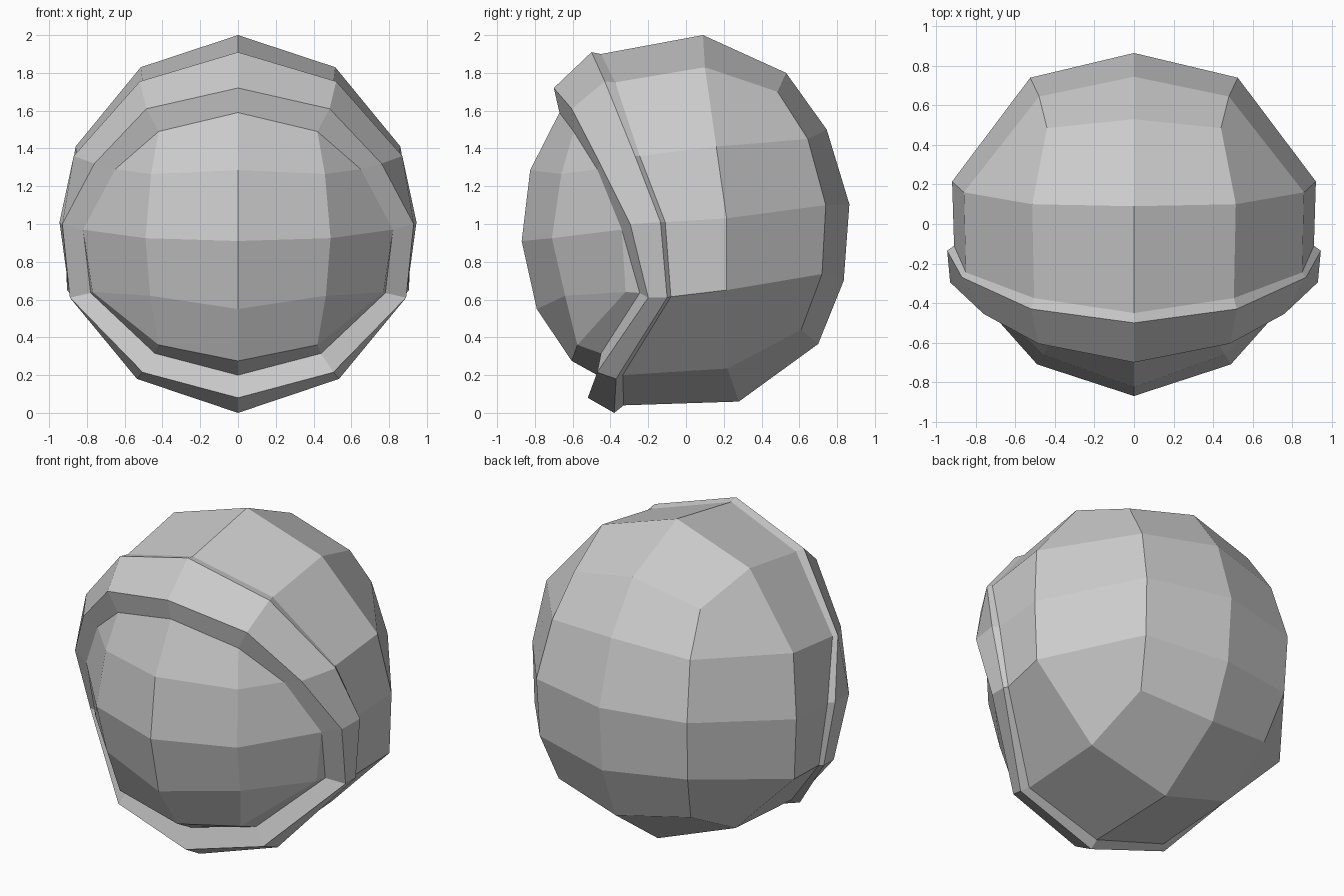
import bpy
import bmesh

default_cube = bpy.data.objects.get("Cube")
if default_cube:
    bpy.data.objects.remove(default_cube, do_unlink=True)

# Single flat colour
grey = bpy.data.materials.new("plain_grey")
grey.use_nodes = True
grey_value = (.6, .6, .6, 1)
grey.diffuse_color = grey_value
for node in grey.node_tree.nodes:
    if node.type == 'BSDF_PRINCIPLED':
        node.inputs["Base Color"].default_value = grey_value
        node.inputs["Roughness"].default_value = .8


def strips_between(loops):
    """Pairs each loop with the next one."""
    return list(zip(loops, loops[1:]))


def make_part(name, strips):
    """Builds one half from strips of faces between paired loops, then mirrors it."""
    bm = bmesh.new()
    known = {}

    def vertex(point):
        if point not in known:
            known[point] = bm.verts.new(point)
        return known[point]

    for first, second in strips:
        for a, b, c, d in zip(first, first[1:], second[1:], second):
            # Coincident corners collapse the quad to a triangle
            corners = list(dict.fromkeys(vertex(p) for p in (a, b, c, d)))
            if len(corners) > 2:
                bm.faces.new(corners)
    bmesh.ops.recalc_face_normals(bm, faces=bm.faces[:])
    mesh = bpy.data.meshes.new(name)
    bm.to_mesh(mesh)
    bm.free()
    mesh.materials.append(grey)
    part = bpy.data.objects.new(name, mesh)
    bpy.context.scene.collection.objects.link(part)
    mirror = part.modifiers.new("mirror_halves", 'MIRROR')
    mirror.use_axis = (True, False, False)
    mirror.merge_threshold = .001
    return part


# Half loops, all running from the top centre round the side to the bottom centre
seam = [(0, -.45, 1.9), (.505, -.375, 1.75), (.85, -.245, 1.36), (.91, -.11, 1.01),
        (.87, -.08, .615), (.5, -.335, .2), (0, -.33, .04)]
rim_back = [(0, -.5, 1.91), (.52, -.43, 1.755), (.87, -.27, 1.36), (.945, -.135, 1.01),
            (.89, -.1, .61), (.535, -.37, .18), (0, -.38, 0)]
rim_front = [(0, -.7, 1.72), (.485, -.605, 1.61), (.76, -.455, 1.32), (.93, -.295, 1),
             (.89, -.2, .61), (.505, -.47, .215), (0, -.52, .08)]
rim_inner = [(0, -.67, 1.59), (.42, -.595, 1.49), (.65, -.47, 1.29), (.82, -.34, .97),
             (.78, -.245, .635), (.44, -.45, .315), (0, -.47, .2)]

# Raised rim around the face opening, closed on its hidden inside
make_part("rim", strips_between([seam, rim_back, rim_front, rim_inner, seam]))

# Rounded shell: side band, then the back panel
crown = [(0, .09, 2), (.515, .1, 1.83), (.86, .16, 1.41), (.92, .215, 1.03),
         (.905, .215, .65), (.5, .22, .235), (0, .28, .06)]
back_middle = [(0, .53, 1.8), (0, .745, 1.5), (0, .865, 1.105), (0, .835, .7), (0, .7, .365)]
back_side = [(.44, .485, 1.7), (.48, .645, 1.45), (.525, .74, 1.1),
             (.515, .72, .735), (.46, .61, .44)]
back_border = [back_middle[0], *back_side, back_middle[-1]]
make_part("shell", strips_between([seam, crown, back_border]) + [(back_side, back_middle)])

# Faceted visor, with its lower edge turned back to the rim
visor_edge = rim_inner[:4] + [(.77, -.32, .64), (.42, -.575, .36), (0, -.605, .275)]
visor_middle = [visor_edge[0], (0, -.825, 1.285), (0, -.87, .91), (0, -.79, .55), visor_edge[-1]]
visor_side = [visor_edge[1], (.46, -.66, 1.265), (.49, -.71, .925),
              (.465, -.64, .62), visor_edge[-2]]
make_part("visor", [(visor_middle, visor_side), (visor_side, visor_edge[1:-1]),
                    (visor_edge, rim_inner)])
